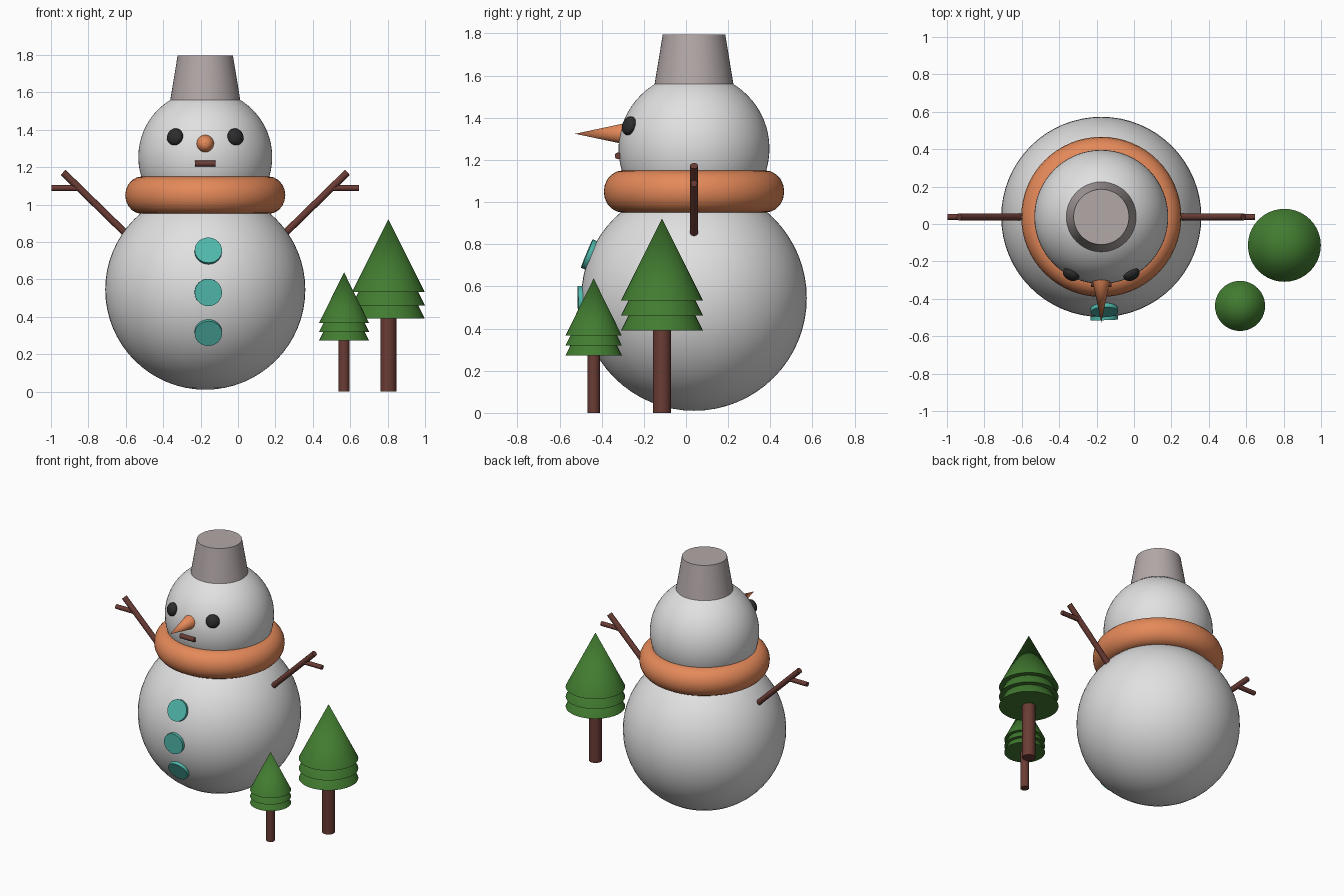
import bpy, math
from mathutils import Vector

if "Cube" in bpy.data.objects:
    bpy.data.objects.remove(bpy.data.objects["Cube"])

CX, CY = -0.175, 0.038          # axis of the snow figure
BODY_Z, BODY_R = 0.545, 0.535
HEAD_Z, HEAD_R = 1.254, 0.358


def mat(name, r, g, b):
    m = bpy.data.materials.new(name)
    m.diffuse_color = (r, g, b, 1)
    m.use_nodes = True
    m.node_tree.nodes["Principled BSDF"].inputs["Base Color"].default_value = m.diffuse_color
    return m


SNOW = mat("snow white", 0.75, 0.75, 0.75)
ORANGE = mat("orange", 0.78, 0.25, 0.10)
GREY = mat("warm grey", 0.45, 0.39, 0.39)
BLACK = mat("coal black", 0.025, 0.025, 0.025)
TEAL = mat("teal", 0.08, 0.48, 0.41)
BROWN = mat("bark brown", 0.145, 0.045, 0.035)
GREEN = mat("pine green", 0.054, 0.20, 0.03)


def finish(name, material):
    ob = bpy.context.object
    ob.name = name
    ob.data.materials.append(material)
    bpy.ops.object.shade_smooth_by_angle(angle=math.radians(40))
    return ob


def ball(name, material, loc, r, scale=(1, 1, 1), direction=None, seg=48):
    bpy.ops.mesh.primitive_uv_sphere_add(segments=seg, ring_count=seg // 2, radius=r, location=loc)
    ob = bpy.context.object
    ob.scale = scale
    if direction is not None:
        ob.rotation_euler = direction.to_track_quat('Z', 'Y').to_euler()
    return finish(name, material)


def rod(name, material, a, b, r1, r2, seg=32):
    """Cylinder or cone running from a to b."""
    a, b = Vector(a), Vector(b)
    d = b - a
    bpy.ops.mesh.primitive_cone_add(vertices=seg, radius1=r1, radius2=r2, depth=d.length,
                                    location=(a + b) / 2,
                                    rotation=d.to_track_quat('Z', 'Y').to_euler())
    return finish(name, material)


# Snowballs
ball("body", SNOW, (CX, CY, BODY_Z), BODY_R, seg=64)
ball("head", SNOW, (CX, CY, HEAD_Z), HEAD_R, seg=64)

# Scarf ring
bpy.ops.mesh.primitive_torus_add(major_radius=0.338, minor_radius=0.09, major_segments=64,
                                 minor_segments=20, location=(CX, CY, 1.05))
bpy.context.object.scale.z = 0.1 / 0.09
finish("scarf", ORANGE)

# Bucket hat
rod("hat", GREY, (CX, CY, 1.56), (CX, CY, 1.796), 0.187, 0.148, 48)

# Face
for side, s in (("left", -1), ("right", 1)):
    n = Vector((s * 0.159, -0.302, 0.106)).normalized()
    ball(side + "_eye", BLACK, Vector((CX, CY, HEAD_Z)) + n * (HEAD_R + 0.006), 0.046,
         scale=(1, 1, 0.65), direction=n, seg=24)
rod("nose", ORANGE, (CX, -0.29, 1.324), (CX, -0.526, 1.324), 0.05, 0)
rod("mouth", BROWN, (CX - 0.056, -0.322, 1.219), (CX + 0.056, -0.322, 1.219), 0.016, 0.016, 16)

# Buttons lying on the body surface
centre = Vector((CX, CY, BODY_Z))
for i, z in enumerate((0.75, 0.53, 0.317)):
    dz, dx = z - BODY_Z, 0.016
    n = Vector((dx, -math.sqrt(BODY_R ** 2 - dz ** 2 - dx ** 2), dz)).normalized()
    rod(f"button_{i + 1}", TEAL, centre + n * 0.525, centre + n * 0.551, 0.073, 0.073)

# Stick arms with a side twig
for side, s in (("left", -1), ("right", 1)):
    rod(side + "_arm", BROWN, (CX + s * 0.43, CY, 0.85), (CX + s * 0.76, CY, 1.172), 0.019, 0.019, 16)
    rod(side + "_twig", BROWN, (CX + s * 0.68, CY, 1.088), (CX + s * 0.823, CY, 1.088), 0.016, 0.016, 16)


# Pine trees: trunk plus three equal cones stepped downwards
def tree(name, x, y, trunk_r, r, base, height, step):
    rod(name + "_trunk", BROWN, (x, y, 0), (x, y, base + 0.03), trunk_r, trunk_r)
    for i in range(3):
        z = base + i * step
        rod(f"{name}_tier_{i + 1}", GREEN, (x, y, z), (x, y, z + height), r, 0, 40)


tree("large_tree", 0.804, -0.114, 0.043, 0.195, 0.39, 0.39, 0.071)
tree("small_tree", 0.567, -0.438, 0.029, 0.134, 0.272, 0.272, 0.047)
